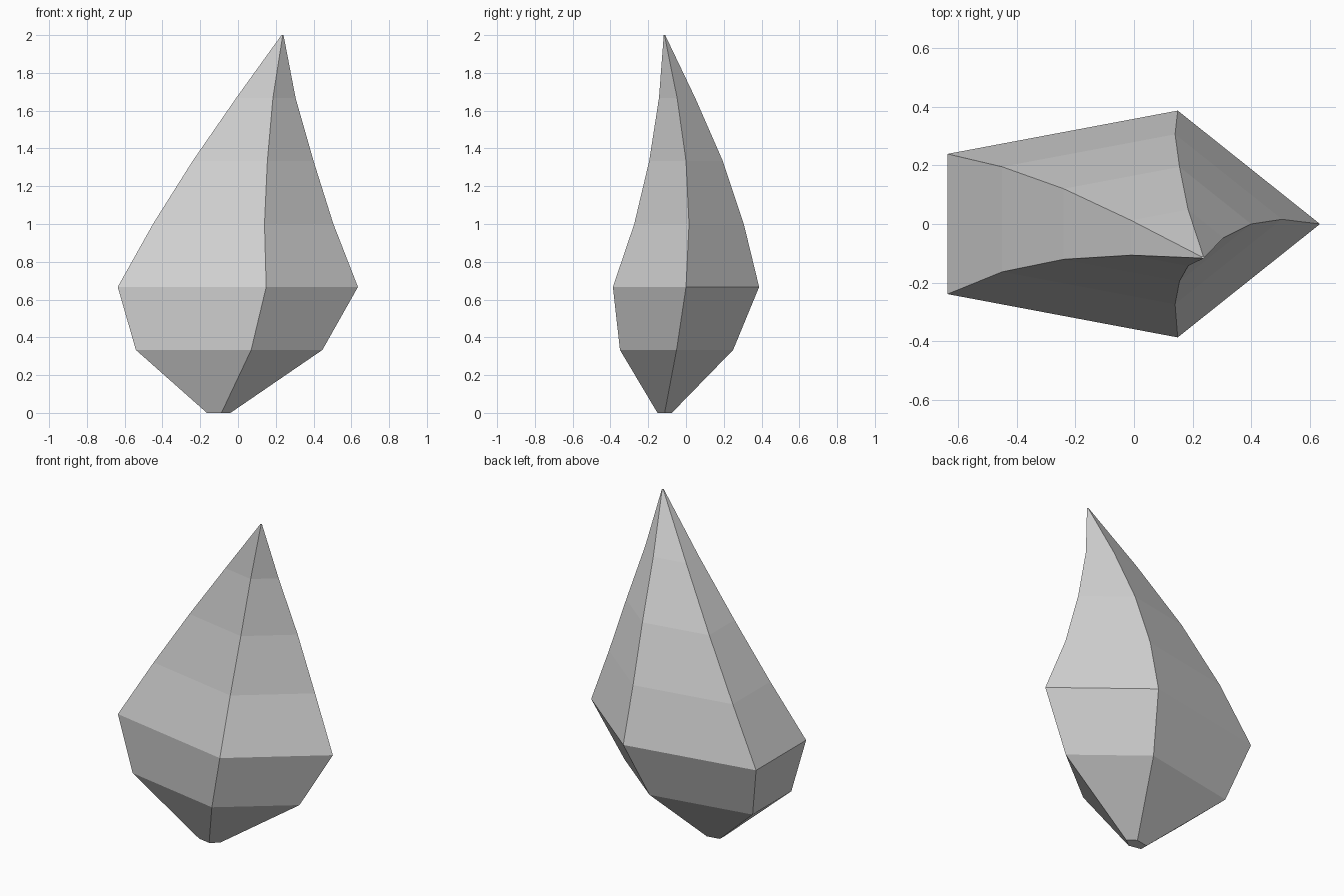
import bpy
import bmesh
from math import cos, sin, tau

cube = bpy.data.objects.get("Cube")
if cube:
    bpy.data.objects.remove(cube, do_unlink=True)

# Pale grey stone
stone = bpy.data.materials.new("pale_grey")
stone.use_nodes = True
colour = (0.64, 0.64, 0.64, 1)
stone.diffuse_color = colour
stone.node_tree.nodes["Principled BSDF"].inputs["Base Color"].default_value = colour

SIDES = 5
STEP = 2 / 6
# Evenly stacked rings, foot to tip: centre x, centre y, radius x, radius y
RINGS = [
    (-0.109, -0.113, 0.069, 0.040),
    (-0.099, -0.050, 0.546, 0.315),
    (-0.068, 0.000, 0.703, 0.407),
    (-0.023, 0.016, 0.528, 0.305),
    (0.046, 0.000, 0.354, 0.205),
    (0.131, -0.047, 0.174, 0.101),
    (0.235, -0.114, 0.006, 0.004),
]

# Five-sided shard lofted through the rings
bm = bmesh.new()
loops = []
for level, (cx, cy, rx, ry) in enumerate(RINGS):
    loops.append([
        bm.verts.new((cx + rx * cos(tau * i / SIDES),
                      cy + ry * sin(tau * i / SIDES),
                      level * STEP))
        for i in range(SIDES)
    ])
for low, high in zip(loops, loops[1:]):
    for i in range(SIDES):
        j = (i + 1) % SIDES
        bm.faces.new((low[i], low[j], high[j], high[i]))

# Foot and tip caps
bm.faces.new(loops[0][::-1])
bm.faces.new(loops[-1])
bmesh.ops.recalc_face_normals(bm, faces=bm.faces[:])

mesh = bpy.data.meshes.new("crystal_shard")
bm.to_mesh(mesh)
bm.free()
mesh.materials.append(stone)
bpy.context.collection.objects.link(bpy.data.objects.new("crystal_shard", mesh))
